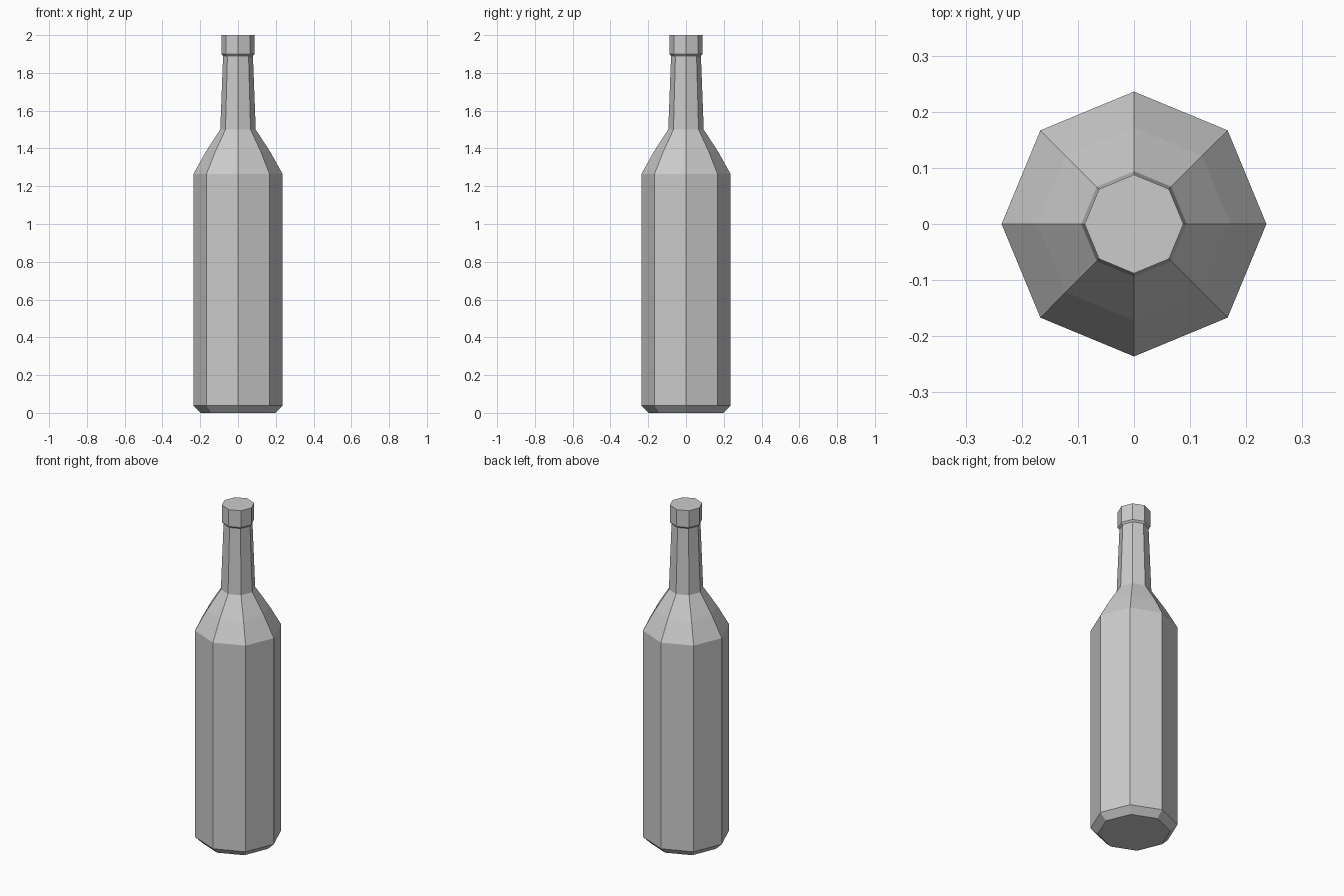
import bpy, bmesh
from math import cos, sin, tau

if "Cube" in bpy.data.objects:
    bpy.data.objects.remove(bpy.data.objects["Cube"])

SIDES = 8

# Silhouette as (radius, height): base chamfer, body, shoulder, neck, lip
profile = [
    (0.197, 0.0), (0.236, 0.038), (0.236, 1.265), (0.172, 1.38),
    (0.094, 1.5), (0.079, 1.89), (0.088, 1.90), (0.088, 2.0),
]

bm = bmesh.new()
rings = [[bm.verts.new((r * cos(tau * i / SIDES), r * sin(tau * i / SIDES), z))
          for i in range(SIDES)] for r, z in profile]

# Walls between neighbouring rings
for low, high in zip(rings, rings[1:]):
    for i in range(SIDES):
        j = (i + 1) % SIDES
        bm.faces.new((low[i], low[j], high[j], high[i]))

# Flat bottom and top
bm.faces.new(rings[0][::-1])
bm.faces.new(rings[-1])

mesh = bpy.data.meshes.new("bottle")
bm.to_mesh(mesh)
bm.free()
bottle = bpy.data.objects.new("bottle", mesh)
bpy.context.collection.objects.link(bottle)
